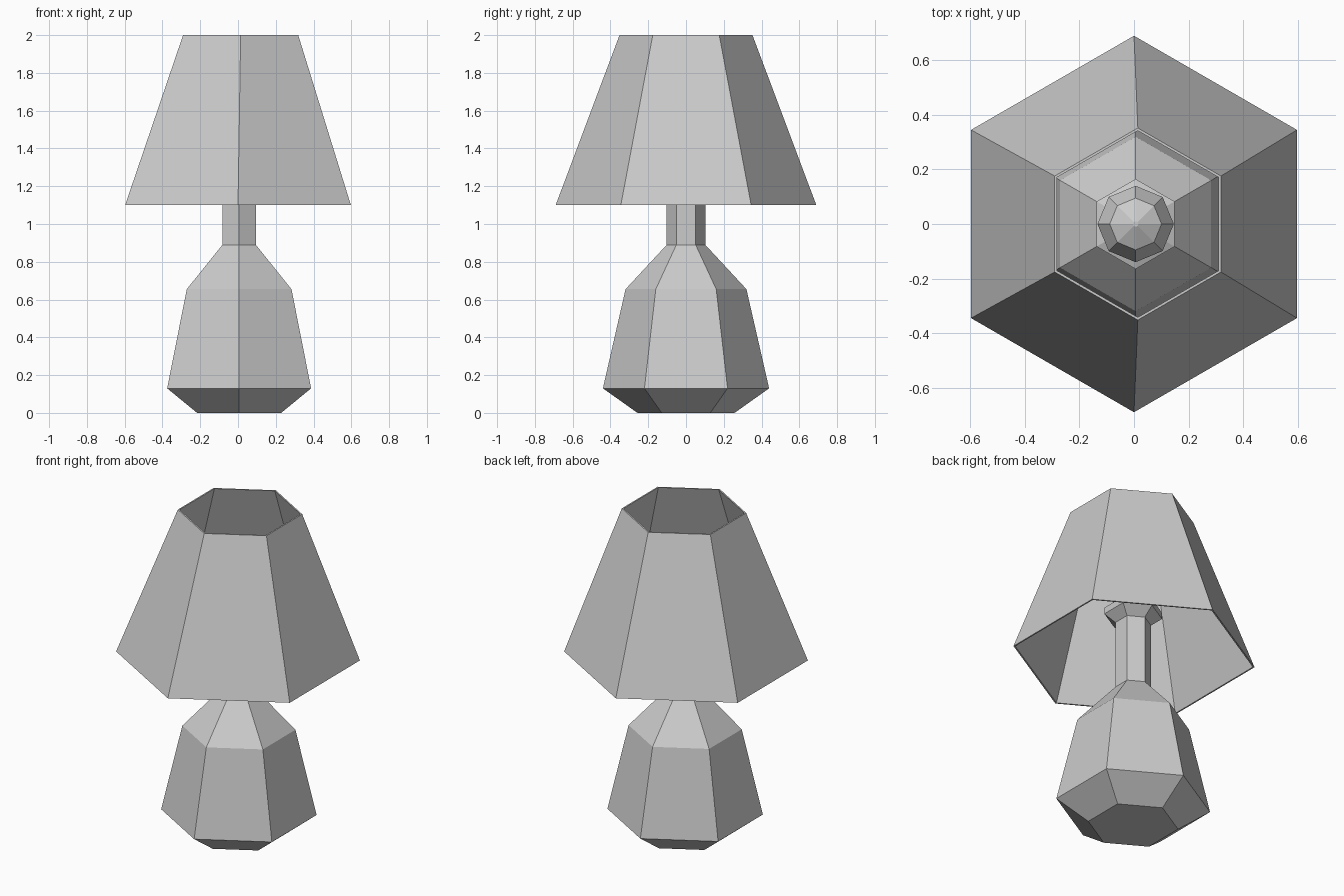
import bpy
import bmesh
from math import cos, sin, pi

cube = bpy.data.objects.get("Cube")
if cube:
    bpy.data.objects.remove(cube, do_unlink=True)

grey = bpy.data.materials.new("plain grey")
grey.use_nodes = True
COLOUR = (0.6, 0.6, 0.6, 1)
grey.diffuse_color = COLOUR
grey.node_tree.nodes["Principled BSDF"].inputs["Base Color"].default_value = COLOUR


def lathe(name, profile, sides=6, start=pi / 2, closed=False):
    """Faceted solid from (radius, height, x offset) rings.
    A closed profile loops back to its first ring, otherwise both ends are capped."""
    bm = bmesh.new()
    rings = []
    for radius, z, dx in profile:
        angles = [start + 2 * pi * i / sides for i in range(sides)]
        rings.append([bm.verts.new((dx + radius * cos(a), radius * sin(a), z))
                      for a in angles])
    pairs = list(zip(rings, rings[1:]))
    if closed:
        pairs.append((rings[-1], rings[0]))
    else:
        bm.faces.new(rings[0])
        bm.faces.new(rings[-1])
    for low, high in pairs:
        for i in range(sides):
            j = (i + 1) % sides
            bm.faces.new((low[i], low[j], high[j], high[i]))
    bmesh.ops.recalc_face_normals(bm, faces=bm.faces)
    mesh = bpy.data.meshes.new(name)
    bm.to_mesh(mesh)
    bm.free()
    mesh.materials.append(grey)
    obj = bpy.data.objects.new(name, mesh)
    bpy.context.collection.objects.link(obj)
    return obj


# Vase-shaped body running up into the stem and the flared socket
C = 0.006
lathe("lamp_base", [
    (0.257, 0, C), (0.44, 0.13, C), (0.32, 0.655, C), (0.102, 0.89, C),
    (0.102, 1.31, C), (0.165, 1.36, C), (0.165, 1.40, C), (0.11, 1.42, C),
])

# Faceted bulb inside the shade
lathe("bulb", [
    (0.09, 1.415, C), (0.14, 1.5, C), (0.095, 1.59, C), (0.01, 1.63, C),
], sides=8, start=0)

# Thin hollow shade, leaning very slightly to one side
TOP = 0.014
lathe("lamp_shade", [
    (0.69, 1.10, 0), (0.352, 2.0, TOP), (0.342, 2.0, TOP), (0.68, 1.10, 0),
], closed=True)
